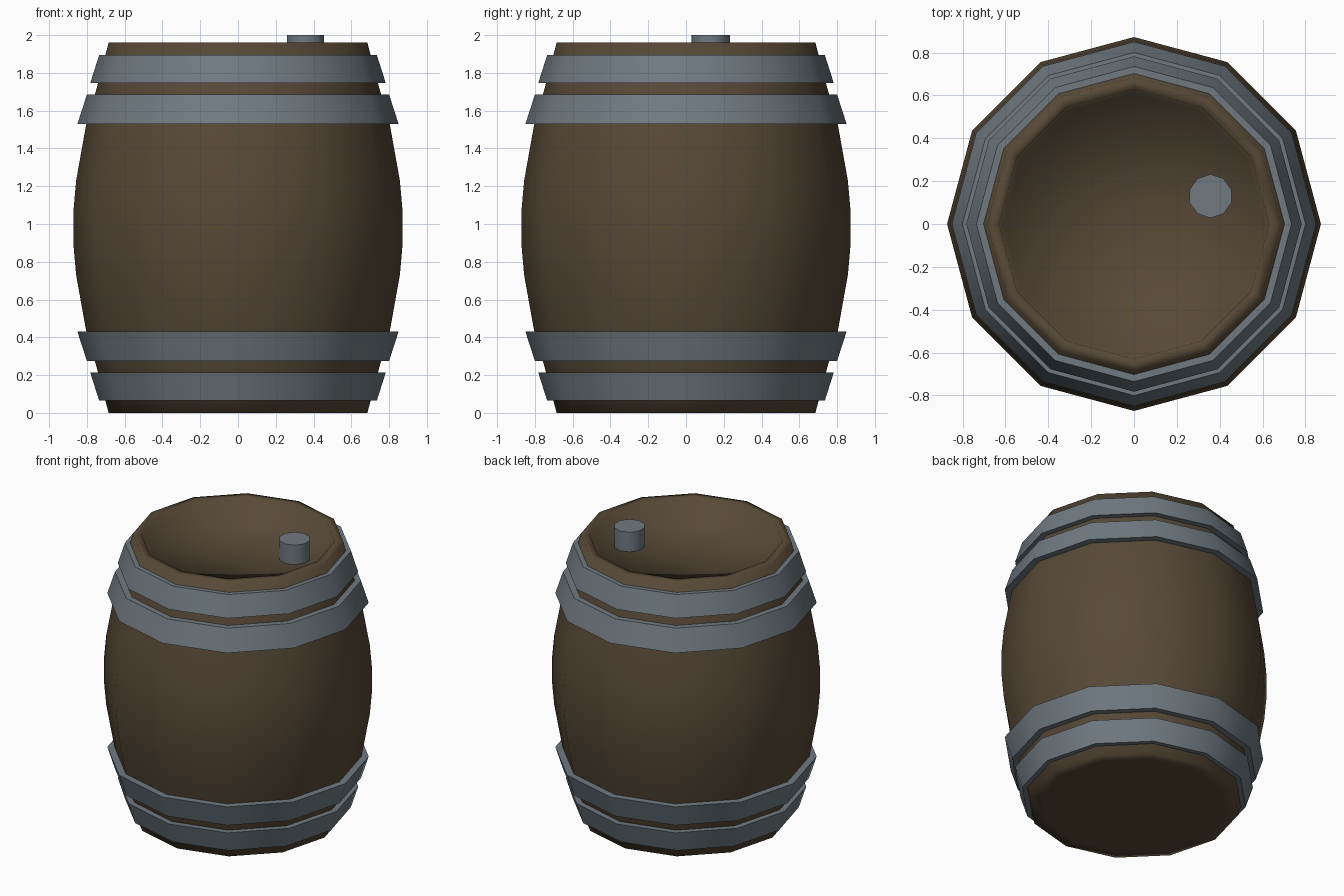
import bpy, bmesh, math

if "Cube" in bpy.data.objects:
    bpy.data.objects.remove(bpy.data.objects["Cube"])

def material(name, rgb):
    m = bpy.data.materials.new(name)
    m.diffuse_color = (*rgb, 1)
    m.use_nodes = True
    m.node_tree.nodes["Principled BSDF"].inputs["Base Color"].default_value = m.diffuse_color
    return m

wood = material("dark wood", (0.095, 0.066, 0.037))
metal = material("grey metal", (0.160, 0.195, 0.220))

def lathe(name, profile, mat, sides=12, closed=False, center=(0, 0), phase=0.0, angle=40):
    """Spin a (radius, z) profile; radius 0 makes a pole vertex."""
    bm = bmesh.new()
    rings = []
    for r, z in profile:
        if r == 0:
            rings.append([bm.verts.new((*center, z))] * sides)
        else:
            rings.append([bm.verts.new((center[0] + r * math.cos(phase + i * math.tau / sides),
                                        center[1] + r * math.sin(phase + i * math.tau / sides), z))
                          for i in range(sides)])
    pairs = list(zip(rings, rings[1:]))
    if closed:
        pairs.append((rings[-1], rings[0]))
    for a, b in pairs:
        for i in range(sides):
            j = (i + 1) % sides
            bm.faces.new(list(dict.fromkeys((a[i], a[j], b[j], b[i]))))
    bmesh.ops.recalc_face_normals(bm, faces=bm.faces)
    me = bpy.data.meshes.new(name)
    bm.to_mesh(me)
    bm.free()
    me.materials.append(mat)
    ob = bpy.data.objects.new(name, me)
    bpy.context.collection.objects.link(ob)
    bpy.ops.object.select_all(action='DESELECT')
    ob.select_set(True)
    bpy.context.view_layer.objects.active = ob
    bpy.ops.object.shade_smooth_by_angle(angle=math.radians(angle))
    return ob

# Bulging body with a recessed lid
TOP = 1.96
lower = [(0.685, 0), (0.748, 0.24), (0.805, 0.44), (0.857, 0.73), (0.872, 0.90)]
upper = [(r, TOP - z) for r, z in reversed(lower)]
lathe("barrel_body", [(0, 0), (0.60, 0)] + lower + upper +
      [(0.63, TOP), (0.61, 1.86), (0, 1.86)], wood, angle=100)

# Flared hoops, mirrored top and bottom: (narrow z, narrow radius, wide z, wide radius)
for name, z0, r0, z1, r1 in (("end_hoop", 0.065, 0.735, 0.213, 0.782),
                             ("inner_hoop", 0.275, 0.80, 0.43, 0.85)):
    for side in ("lower", "upper"):
        pts = [(r0, z0), (r1, z1), (r1 - 0.11, z1), (r0 - 0.11, z0)]
        if side == "upper":
            pts = [(r, TOP - z) for r, z in pts]
        lathe(f"{side}_{name}", pts, metal, closed=True)

# Metal bung in the lid
lathe("bung", [(0, 1.84), (0.102, 1.84), (0.102, 2.0), (0, 2.0)], metal,
      sides=10, center=(0.357, 0.13), phase=math.pi / 2)
